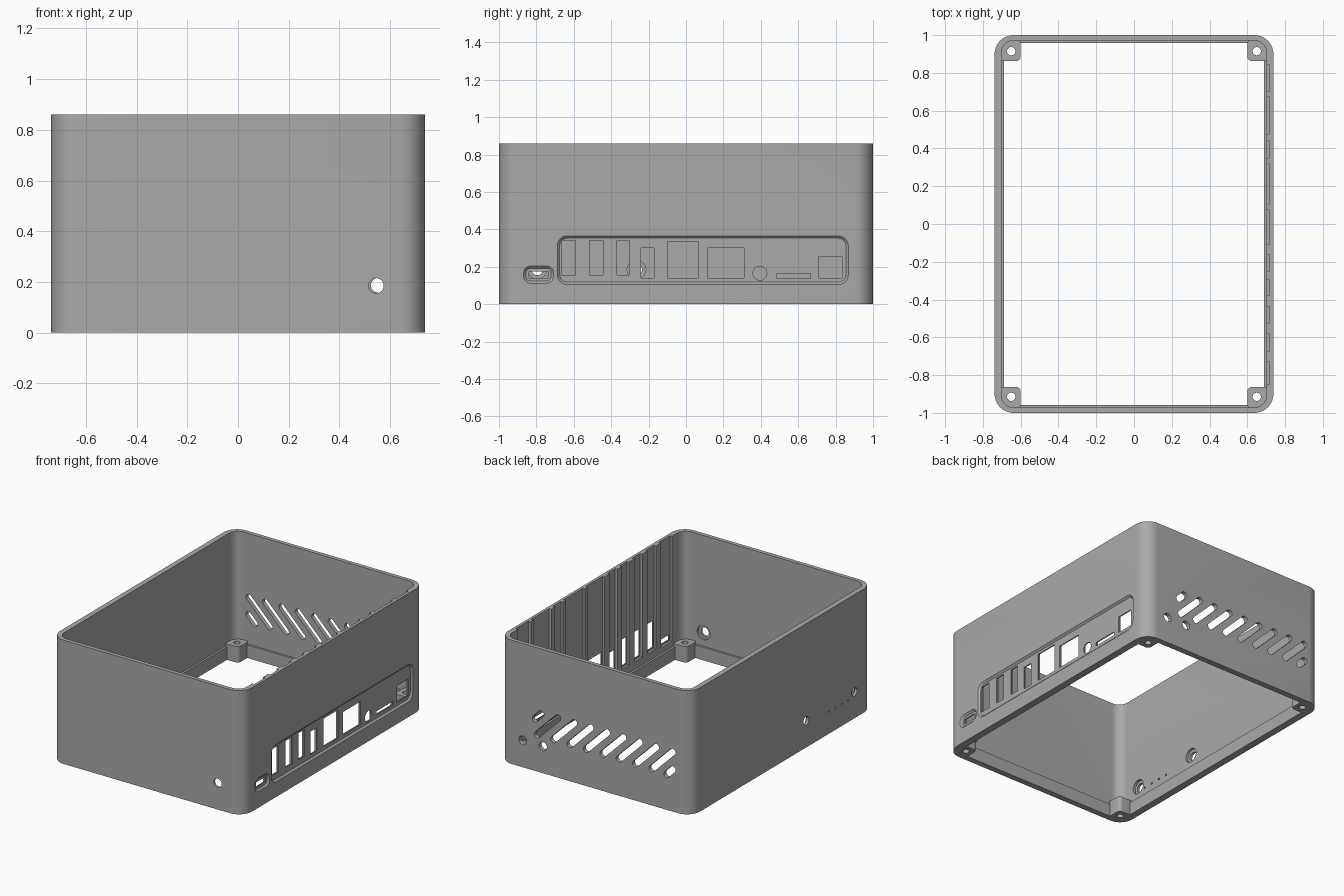
import bpy, bmesh, math

if "Cube" in bpy.data.objects:
    bpy.data.objects.remove(bpy.data.objects["Cube"], do_unlink=True)

grey = bpy.data.materials.new("plain grey")
grey.use_nodes = True
grey.diffuse_color = (0.4, 0.4, 0.4, 1)
grey.node_tree.nodes["Principled BSDF"].inputs["Base Color"].default_value = (0.4, 0.4, 0.4, 1)

PLACE = {"x": lambda u, v, w: (w, u, v),
         "y": lambda u, v, w: (u, w, v),
         "z": lambda u, v, w: (u, v, w)}


def rounded(u, v, width, height, r, tilt=0.0, steps=6):
    """Outline of a rounded rectangle centred on (u, v)."""
    pts = []
    for k, (sx, sy) in enumerate([(1, 1), (-1, 1), (-1, -1), (1, -1)]):
        for i in range(steps + 1):
            a = (k + i / steps) * math.pi / 2
            p = sx * (width / 2 - r) + r * math.cos(a)
            q = sy * (height / 2 - r) + r * math.sin(a)
            pts.append((u + p * math.cos(tilt) - q * math.sin(tilt),
                        v + p * math.sin(tilt) + q * math.cos(tilt)))
    return pts


def rect(u0, u1, v0, v1):
    return [(u0, v0), (u1, v0), (u1, v1), (u0, v1)]


def circle(u, v, r, n=32):
    return [(u + r * math.cos(math.tau * i / n), v + r * math.sin(math.tau * i / n))
            for i in range(n)]


def prism(bm, axis, outline, w0, w1, end_outline=None):
    """Extrude an outline along an axis, optionally lofting to a second outline."""
    a = [bm.verts.new(PLACE[axis](u, v, w0)) for u, v in outline]
    b = [bm.verts.new(PLACE[axis](u, v, w1)) for u, v in end_outline or outline]
    faces = [bm.faces.new(a), bm.faces.new(b)]
    for i in range(len(a)):
        j = (i + 1) % len(a)
        faces.append(bm.faces.new((a[i], a[j], b[j], b[i])))
    bmesh.ops.recalc_face_normals(bm, faces=faces)


def make(name, parts):
    bm = bmesh.new()
    for part in parts:
        prism(bm, *part)
    mesh = bpy.data.meshes.new(name)
    bm.to_mesh(mesh)
    bm.free()
    mesh.materials.append(grey)
    ob = bpy.data.objects.new(name, mesh)
    bpy.context.collection.objects.link(ob)
    return ob


def combine(body, operation, name, parts):
    tool = make(name, parts)
    mod = body.modifiers.new(name, "BOOLEAN")
    mod.operation, mod.solver, mod.object = operation, "EXACT", tool
    bpy.context.view_layer.objects.active = body
    bpy.ops.object.modifier_apply(modifier=mod.name)
    bpy.data.objects.remove(tool, do_unlink=True)


# Shell: outer block, main cavity above a bottom flange, and the floor opening
case = make("case", [("z", rounded(0, 0, 1.476, 2.0, 0.10, steps=10), 0, 0.86)])
combine(case, "DIFFERENCE", "cavity",
        [("z", rounded(0, 0, 1.404, 1.944, 0.066, steps=10), 0.09, 1.0)])
combine(case, "DIFFERENCE", "floor_opening",
        [("z", rounded(0, 0, 1.376, 1.916, 0.05, steps=8), -0.1, 0.3)])

# Screw posts in the four corners
corners = [(sx, sy) for sx in (-1, 1) for sy in (-1, 1)]
combine(case, "UNION", "screw_posts",
        [("z", rounded(sx * 0.656, sy * 0.92, 0.112, 0.116, 0.025), 0, 0.11) for sx, sy in corners])
combine(case, "DIFFERENCE", "screw_holes",
        [("z", circle(sx * 0.65, sy * 0.915, 0.022), -0.1, 0.3) for sx, sy in corners])

# Port openings on the right wall: y0, y1, z0, z1
ports = [(-0.84, -0.735, 0.14, 0.175), (-0.665, -0.59, 0.155, 0.34),
         (-0.515, -0.445, 0.155, 0.34), (-0.37, -0.305, 0.155, 0.34),
         (-0.24, -0.17, 0.14, 0.30), (-0.10, 0.065, 0.14, 0.335),
         (0.115, 0.31, 0.14, 0.30), (0.485, 0.665, 0.14, 0.165),
         (0.71, 0.835, 0.14, 0.255)]
jack = (0.395, 0.165, 0.037)

# Vertical grooves on the inside running up from each port to the rim
grooves = [(y0 - 0.008, y1 + 0.008, z0 - 0.01) for y0, y1, z0, z1 in ports]
grooves.append((jack[0] - 0.045, jack[0] + 0.045, 0.12))
combine(case, "DIFFERENCE", "grooves",
        [("x", rect(y0, y1, z0, 1.0), 0.65, 0.718) for y0, y1, z0 in grooves])

# Shallow bevelled recesses on the outside around the ports
recesses = []
for y, z, w, h, r in [(0.09, 0.235, 1.56, 0.265, 0.055), (-0.788, 0.158, 0.165, 0.097, 0.04)]:
    recesses.append(("x", rounded(y, z, w - 0.03, h - 0.03, r - 0.015), 0.726,
                     0.741, rounded(y, z, w + 0.002, h + 0.002, r + 0.001)))
combine(case, "DIFFERENCE", "port_recesses", recesses)
combine(case, "DIFFERENCE", "ports",
        [("x", rect(*p), 0.6, 0.9) for p in ports] + [("x", circle(*jack), 0.6, 0.9)])

# Diagonal vents and two round holes in the back wall
vents = [(0.365 - 0.126 * i, 0.335, 0.27) for i in range(8)]
vents += [(0.437, 0.385, 0.11), (-0.575, 0.27, 0.11)]
combine(case, "DIFFERENCE", "vents",
        [("y", rounded(x, z, length, 0.044, 0.0215, math.radians(135)), 0.9, 1.1)
         for x, z, length in vents]
        + [("y", circle(x, 0.187, 0.03), 0.9, 1.1) for x in (0.555, 0.40)])

# Button holes in the left and front walls, counterbored from the inside
side_y = (-0.265, -0.795)
combine(case, "DIFFERENCE", "counterbores",
        [("x", circle(y, 0.185, 0.05), -0.72, -0.6) for y in side_y]
        + [("y", circle(0.545, 0.185, 0.05), -0.986, -0.9)])
combine(case, "DIFFERENCE", "button_holes",
        [("x", circle(y, 0.185, 0.03), -0.9, -0.6) for y in side_y]
        + [("y", circle(0.545, 0.185, 0.03), -1.1, -0.9)]
        + [("x", circle(-0.515 - 0.072 * i, 0.15, 0.007, 12), -0.9, -0.6) for i in range(4)])

bpy.ops.object.select_all(action="DESELECT")
case.select_set(True)
bpy.context.view_layer.objects.active = case
bpy.ops.object.shade_smooth_by_angle(angle=math.radians(30))
